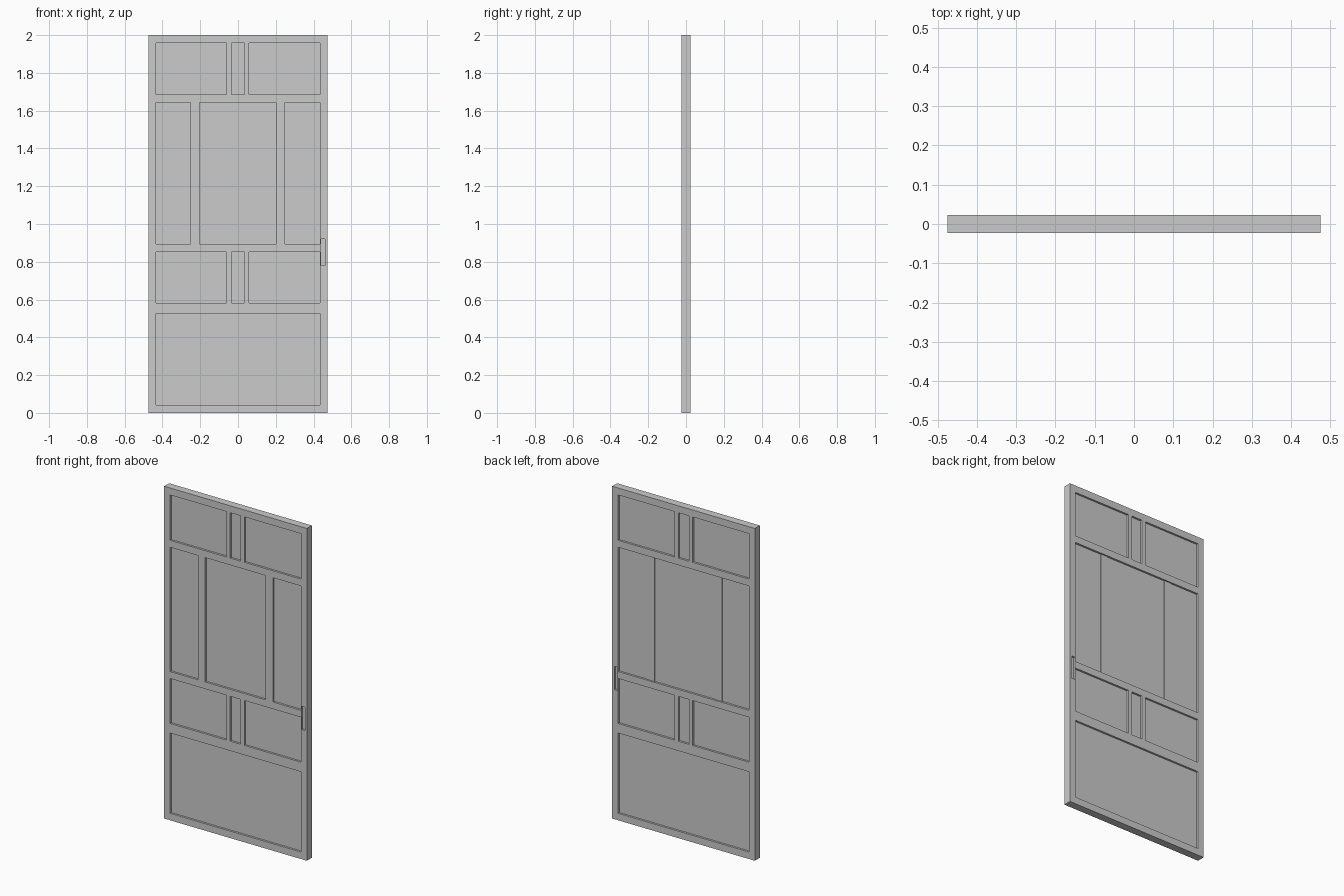
import bpy, bmesh

if "Cube" in bpy.data.objects:
    bpy.data.objects.remove(bpy.data.objects["Cube"])

W, H, T = 0.475, 2.0, 0.0235      # half width, height, half thickness
IN, PANEL = 0.435, 0.0115         # inner half width, half thickness of panels
BOTTOM, TOP = 0.042, 1.958        # inner opening of the frame


def prism(name, outline, y0, y1):
    """Extrude an (x, z) outline from y0 to y1."""
    bm = bmesh.new()
    face = bm.faces.new([bm.verts.new((x, y0, z)) for x, z in outline])
    ext = bmesh.ops.extrude_face_region(bm, geom=[face])
    verts = [g for g in ext["geom"] if isinstance(g, bmesh.types.BMVert)]
    bmesh.ops.translate(bm, verts=verts, vec=(0, y1 - y0, 0))
    bmesh.ops.recalc_face_normals(bm, faces=bm.faces)
    mesh = bpy.data.meshes.new(name)
    bm.to_mesh(mesh)
    bm.free()
    obj = bpy.data.objects.new(name, mesh)
    bpy.context.collection.objects.link(obj)
    return obj


def bar(name, x0, x1, z0, z1, y0=-T, y1=T):
    return prism(name, [(x0, z0), (x1, z0), (x1, z1), (x0, z1)], y0, y1)


# Mitred outer frame
prism("bottom_rail", [(-W, 0), (W, 0), (IN, BOTTOM), (-IN, BOTTOM)], -T, T)
prism("top_rail", [(-W, H), (-IN, TOP), (IN, TOP), (W, H)], -T, T)
prism("hinge_stile", [(-W, 0), (-IN, BOTTOM), (-IN, TOP), (-W, H)], -T, T)
lock = prism("lock_stile", [(W, 0), (W, H), (IN, TOP), (IN, BOTTOM)], -T, T)

# Recessed finger pull on both faces of the lock stile
for side in (-1, 1):
    cut = bar("pull_cutter", 0.439, 0.461, 0.78, 0.92,
              side * T - 0.012, side * T + 0.012)
    cut.hide_render = True
    cut.hide_set(True)
    mod = lock.modifiers.new("finger_pull", "BOOLEAN")
    mod.operation = "DIFFERENCE"
    mod.solver = "EXACT"
    mod.object = cut

# Cross rails between the panel rows
for name, z0, z1 in (("low_rail", 0.525, 0.583),
                     ("middle_rail", 0.853, 0.895),
                     ("high_rail", 1.643, 1.685)):
    bar(name, -IN, IN, z0, z1)

# Paired slim mullions in the two short rows
for row, z0, z1 in (("low", 0.583, 0.853), ("high", 1.685, TOP)):
    for side, xc in (("left", -0.048), ("right", 0.047)):
        bar(f"{row}_mullion_{side}", xc - 0.0125, xc + 0.0125, z0, z1)

# Wide mullions of the tall row, nearly flush with the panel at the back
for side, xc in (("left", -0.227), ("right", 0.224)):
    bar(f"tall_mullion_{side}", xc - 0.024, xc + 0.024, 0.895, 1.643,
        -T, PANEL + 0.004)

# Recessed panels
for name, z0, z1 in (("bottom_panel", BOTTOM, 0.525),
                     ("lower_panel", 0.583, 0.853),
                     ("tall_panel", 0.895, 1.643),
                     ("top_panel", 1.685, TOP)):
    bar(name, -IN, IN, z0, z1, -PANEL, PANEL)
